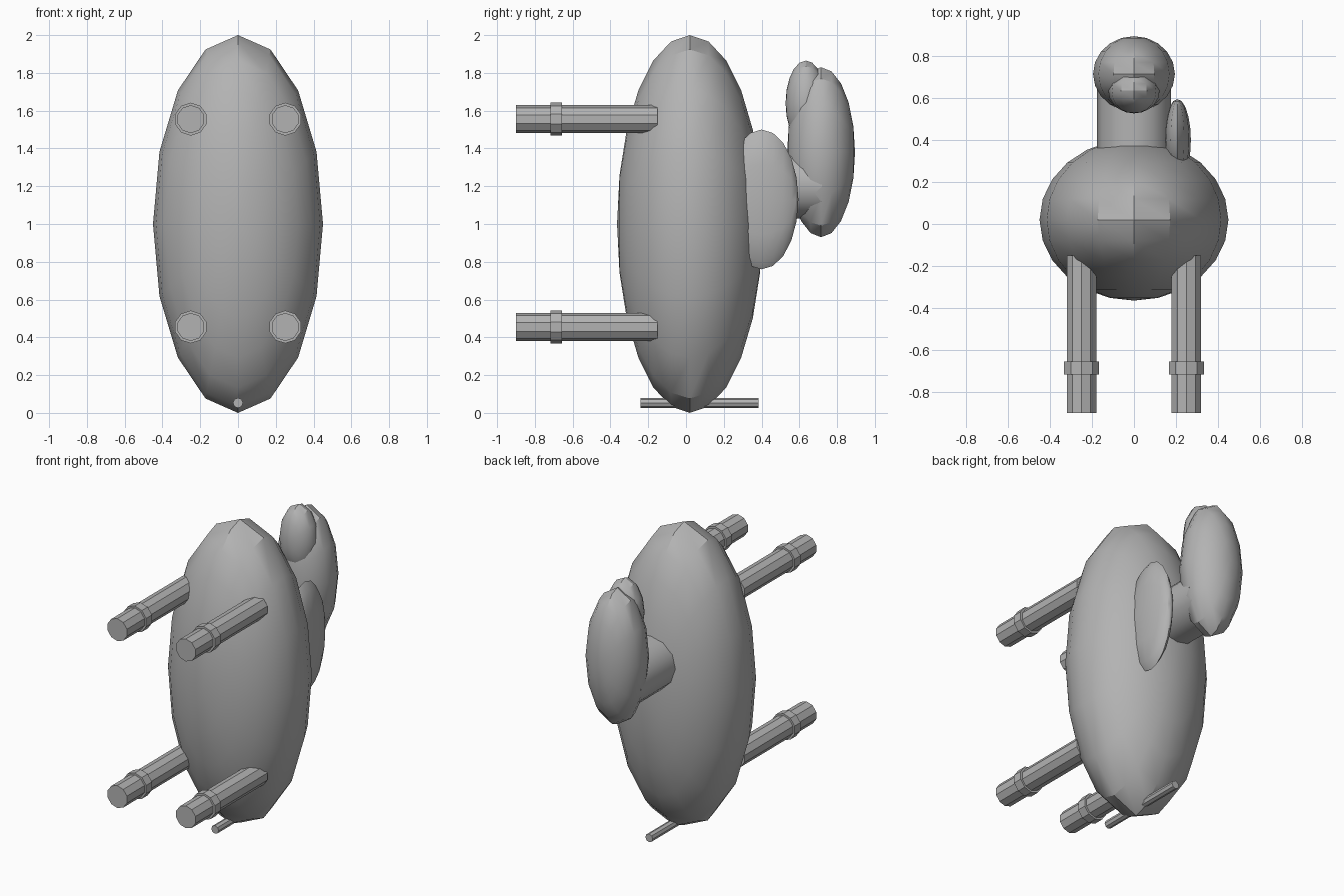
import bpy
import math

cube = bpy.data.objects.get("Cube")
if cube:
    bpy.data.objects.remove(cube, do_unlink=True)

# Single grey used on every part
grey = bpy.data.materials.new("plain_grey")
grey.use_nodes = True
colour = (0.45, 0.45, 0.45, 1)
grey.diffuse_color = colour
grey.node_tree.nodes["Principled BSDF"].inputs["Base Color"].default_value = colour

QUARTER = math.pi / 2


def finish(name):
    obj = bpy.context.object
    obj.name = name
    obj.data.materials.append(grey)
    bpy.ops.object.transform_apply(location=False, rotation=True, scale=True)
    bpy.ops.object.shade_smooth_by_angle(angle=math.radians(30.5))
    return obj


def ellipsoid(name, centre, radii, segments, rings):
    """Stretched sphere with its poles along y; radii are given as x, y, z."""
    bpy.ops.mesh.primitive_uv_sphere_add(
        segments=segments, ring_count=rings, radius=1,
        location=centre, rotation=(QUARTER, 0, 0))
    rx, ry, rz = radii
    bpy.context.object.scale = (rx, rz, ry)
    return finish(name)


def rod(name, x, z, y_start, y_end, radius, sides):
    """Straight cylinder running along y."""
    bpy.ops.mesh.primitive_cylinder_add(
        vertices=sides, radius=radius, depth=y_end - y_start,
        location=(x, (y_start + y_end) / 2, z), rotation=(QUARTER, 0, 0))
    return finish(name)


# Body, neck and head
ellipsoid("body", (0, 0.02, 1.0), (0.45, 0.385, 1.0), 16, 12)
rod("neck", 0, 1.205, 0.25, 0.72, 0.176, 12)
ellipsoid("head", (0, 0.715, 1.38), (0.195, 0.18, 0.45), 12, 10)
ellipsoid("snout", (0, 0.635, 1.64), (0.122, 0.108, 0.225), 12, 10)

# Flat lobe on one side of the neck
ellipsoid("side_lobe", (0.207, 0.4, 1.13), (0.064, 0.195, 0.37), 12, 10)

# Four legs with a raised band near each foot
for side, x in (("left", 0.25), ("right", -0.25)):
    for place, z in (("upper", 1.555), ("lower", 0.455)):
        rod(f"{place}_{side}_leg", x, z, -0.9, -0.15, 0.074, 10)
        rod(f"{place}_{side}_leg_band", x, z, -0.717, -0.656, 0.087, 10)

# Thin tail rod
rod("tail", 0, 0.053, -0.24, 0.385, 0.027, 8)
